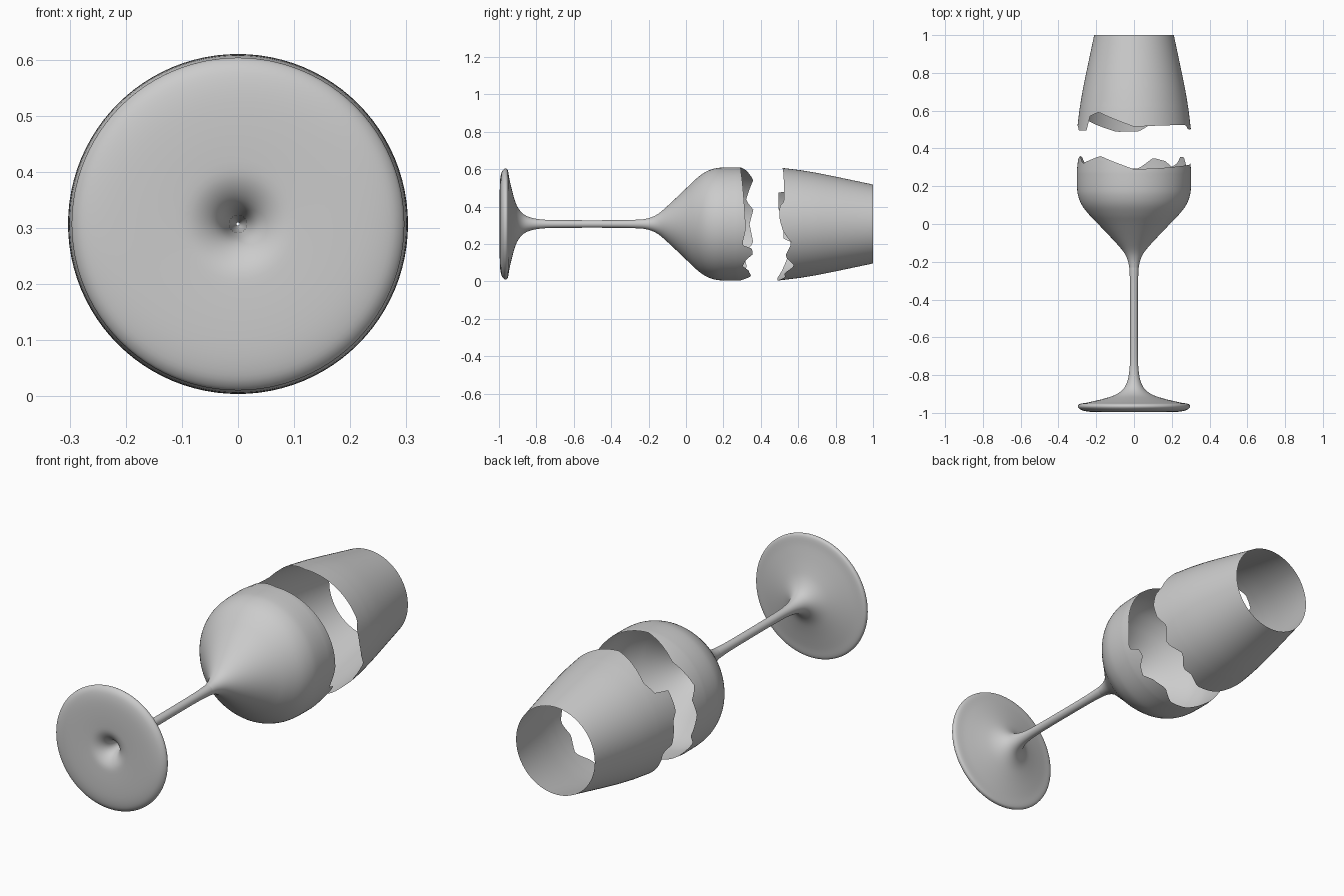
import bpy
import bmesh
from math import sin, cos, radians, degrees, tau

cube = bpy.data.objects.get("Cube")
if cube:
    bpy.data.objects.remove(cube, do_unlink=True)

SEGMENTS = 96
AXIS_HEIGHT = 0.307

glass = bpy.data.materials.new("grey_glass")
glass.use_nodes = True
glass_color = (0.6, 0.6, 0.6, 1)
glass.diffuse_color = glass_color
shader = next(n for n in glass.node_tree.nodes if n.type == "BSDF_PRINCIPLED")
shader.inputs["Base Color"].default_value = glass_color
shader.inputs["Roughness"].default_value = 0.5


def smooth_profile(points, steps=4):
    """Run a smooth curve through (radius, y) points."""
    result = []
    padded = [points[0]] + points + [points[-1]]
    for a, b, c, d in zip(padded, padded[1:], padded[2:], padded[3:]):
        for step in range(steps):
            t = step / steps
            result.append(tuple(
                0.5 * (2 * q + (r - p) * t + (2 * p - 5 * q + 4 * r - s) * t ** 2
                       + (3 * q - p - 3 * r + s) * t ** 3)
                for p, q, r, s in zip(a, b, c, d)))
    return result + [points[-1]]


def interpolate(points, x):
    """Look up a value in a sorted list of (x, value) pairs."""
    for (x0, v0), (x1, v1) in zip(points, points[1:]):
        if x0 <= x <= x1:
            return v0 + (v1 - v0) * (x - x0) / (x1 - x0)
    return points[-1][1]


def lathe(name, profile, broken_edge=None, edge_radius=None):
    """Revolve a profile about y; a broken edge adds a jagged last ring."""
    mesh = bpy.data.meshes.new(name)
    bm = bmesh.new()
    angles = [tau * i / SEGMENTS - tau / 2 for i in range(SEGMENTS)]
    rings = [[(r, y)] * SEGMENTS for r, y in profile]
    if broken_edge:
        depths = [interpolate(broken_edge, degrees(a)) for a in angles]
        rings.append([(interpolate(edge_radius, y), y) for y in depths])
    verts = [[bm.verts.new((r * cos(a), y, AXIS_HEIGHT + r * sin(a)))
              for a, (r, y) in zip(angles, ring)] for ring in rings]
    for low, high in zip(verts, verts[1:]):
        for i in range(SEGMENTS):
            j = (i + 1) % SEGMENTS
            bm.faces.new((low[i], low[j], high[j], high[i]))
    if profile[0][1] > profile[-1][1]:
        bmesh.ops.reverse_faces(bm, faces=bm.faces[:])
    bm.to_mesh(mesh)
    bm.free()
    mesh.materials.append(glass)
    obj = bpy.data.objects.new(name, mesh)
    bpy.context.collection.objects.link(obj)
    bpy.ops.object.select_all(action="DESELECT")
    obj.select_set(True)
    bpy.context.view_layer.objects.active = obj
    bpy.ops.object.shade_smooth_by_angle(angle=radians(50))
    return obj


# Foot with the hollow underneath, and the stem
foot_and_stem = [
    (0.003, -0.78), (0.012, -0.84), (0.018, -0.9), (0.035, -0.955),
    (0.075, -0.988), (0.13, -0.995), (0.22, -0.995), (0.27, -0.988),
    (0.292, -0.975), (0.296, -0.962), (0.285, -0.952), (0.24, -0.944),
    (0.16, -0.925), (0.1, -0.905), (0.058, -0.875), (0.036, -0.835),
    (0.025, -0.78), (0.021, -0.7), (0.02, -0.5), (0.021, -0.32),
    (0.025, -0.23),
]
lathe("foot_and_stem", smooth_profile(foot_and_stem))

# Lower bowl, broken along its top
lower_bowl = [
    (0.025, -0.23), (0.034, -0.19), (0.055, -0.148), (0.1, -0.095),
    (0.19, 0), (0.238, 0.05), (0.276, 0.1), (0.296, 0.15),
    (0.302, 0.2), (0.303, 0.28),
]
lower_break = [
    (-180, 0.34), (-160, 0.36), (-148, 0.31), (-130, 0.325), (-105, 0.29),
    (-85, 0.295), (-70, 0.35), (-54, 0.33), (-50, 0.3), (-40, 0.32),
    (-33, 0.36), (-26, 0.35), (-22, 0.3), (-5, 0.32), (25, 0.31),
    (65, 0.295), (90, 0.29), (127, 0.36), (155, 0.32), (165, 0.36),
    (180, 0.34),
]
lathe("lower_bowl", smooth_profile(lower_bowl), lower_break,
      [(0.28, 0.303), (0.36, 0.294)])

# Upper bowl, open at the rim and broken along its lower edge
upper_bowl = [(0.211, 1), (0.232, 0.9), (0.253, 0.8), (0.273, 0.7), (0.288, 0.61)]
upper_break = [
    (-180, 0.52), (-165, 0.52), (-160, 0.57), (-135, 0.53), (-108, 0.488),
    (-85, 0.49), (-72, 0.53), (-62, 0.525), (-50, 0.58), (-35, 0.53),
    (-20, 0.565), (-8, 0.52), (5, 0.5), (18, 0.5), (24, 0.525), (60, 0.522),
    (90, 0.515), (130, 0.592), (143, 0.57), (146, 0.495), (165, 0.495),
    (172, 0.52), (180, 0.52),
]
lathe("upper_bowl", smooth_profile(upper_bowl), upper_break,
      [(0.48, 0.304), (0.61, 0.288)])
